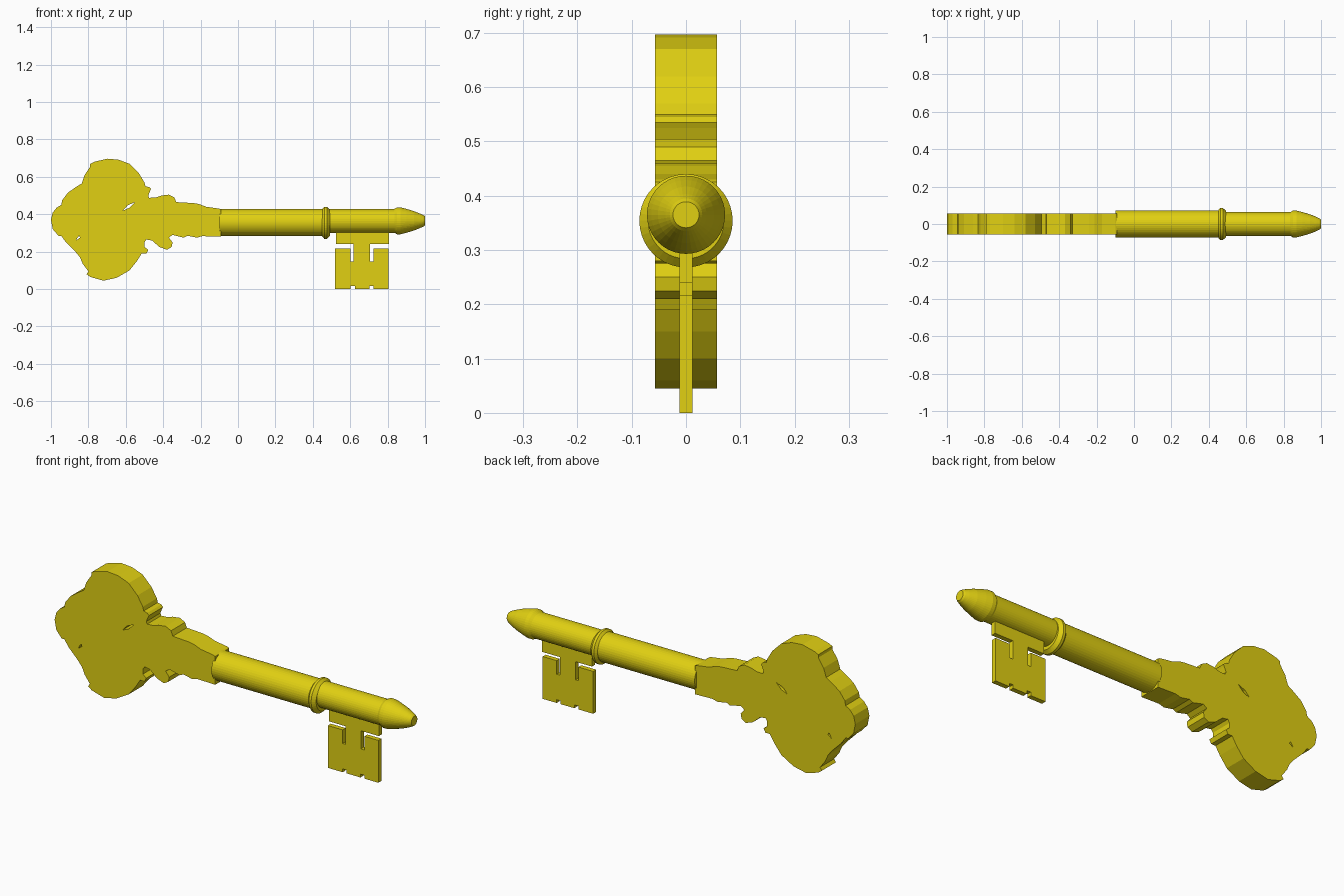
import bpy
import bmesh
from math import cos, sin, tau

cube = bpy.data.objects.get("Cube")
if cube:
    bpy.data.objects.remove(cube, do_unlink=True)

# One brass colour for the whole key
brass = bpy.data.materials.new("yellow brass")
brass.use_nodes = True
colour = (0.75, 0.63, 0.006, 1)
brass.diffuse_color = colour
brass.node_tree.nodes["Principled BSDF"].inputs["Base Color"].default_value = colour


def finish(name, bm):
    """Turn a bmesh into a named, brass-coloured object."""
    bmesh.ops.recalc_face_normals(bm, faces=bm.faces)
    mesh = bpy.data.meshes.new(name)
    bm.to_mesh(mesh)
    bm.free()
    mesh.materials.append(brass)
    obj = bpy.data.objects.new(name, mesh)
    bpy.context.collection.objects.link(obj)
    return obj


def plate(name, outline, front, back):
    """Extrude an outline in hundredths of a unit (x, z) from front to back."""
    bm = bmesh.new()
    face = bm.faces.new([bm.verts.new((x / 100, front, z / 100)) for x, z in outline])
    extruded = bmesh.ops.extrude_face_region(bm, geom=[face])["geom"]
    moved = [v for v in extruded if isinstance(v, bmesh.types.BMVert)]
    bmesh.ops.translate(bm, verts=moved, vec=(0, back - front, 0))
    return finish(name, bm)


def turned(name, profile, height, sides=40):
    """Closed lathe around a horizontal axis; profile holds (x, radius)."""
    bm = bmesh.new()
    rings = [[bm.verts.new((x, r * cos(tau * i / sides), height + r * sin(tau * i / sides)))
              for i in range(sides)] for x, r in profile]
    for a, b in zip(rings, rings[1:]):
        for i in range(sides):
            j = (i + 1) % sides
            bm.faces.new((a[i], a[j], b[j], b[i]))
    bm.faces.new(rings[0])
    bm.faces.new(rings[-1])
    return finish(name, bm)


def carve(target, cutter):
    """Subtract a hidden cutter from the target."""
    cutter.hide_render = True
    cutter.hide_viewport = True
    cutter.display_type = 'WIRE'
    cut = target.modifiers.new(cutter.name, 'BOOLEAN')
    cut.operation = 'DIFFERENCE'
    cut.solver = 'EXACT'
    cut.object = cutter


# Bow: three rounded lobes and a scrolled neck, cut from thick plate
top_edge = [
    (-9, 42.5), (-10, 43), (-17, 44), (-21, 45.5), (-24, 46), (-33, 46.5), (-34, 49),
    (-37, 50.5), (-41, 50), (-44, 49), (-47.5, 48.8), (-48, 50), (-47, 52.5),
    (-46.5, 53.5), (-47.5, 54.5), (-49.5, 55), (-50, 57), (-53, 62), (-58, 67),
    (-64, 69.2), (-70, 69.7), (-77, 68), (-79, 67), (-79, 65.5), (-82, 61),
    (-83.5, 56.5), (-86, 55), (-91, 51.5), (-94, 47.5), (-94.5, 45), (-97, 43.5),
    (-99, 41), (-100, 37),
]
bottom_edge = [
    (-99, 32), (-96, 28.5), (-94.5, 28.5), (-92, 25), (-87, 20), (-84.5, 17),
    (-83, 13.5), (-80, 9.5), (-81, 8), (-79, 6.5), (-72, 4.5), (-65, 6), (-58, 10),
    (-54, 15), (-51.5, 19), (-49, 19), (-48, 21), (-50, 22.5), (-50, 25), (-49, 26.5),
    (-46, 26), (-42, 22.5), (-38, 21), (-35.5, 22.5), (-35, 25), (-37, 27.5),
    (-35, 29), (-29, 27.5), (-27, 28.5), (-22, 27.5), (-19, 28.3), (-9, 28),
]
bow = plate("bow", top_edge + bottom_edge, -0.057, 0.057)

# Small slits pierced through the bow
carve(bow, plate("upper_slit_cutter",
                 [(-61.5, 42), (-58, 43.5), (-55, 46.5), (-59, 44.8)], -0.1, 0.1))
carve(bow, plate("lower_slit_cutter",
                 [(-86.5, 26), (-84.5, 27.5), (-85, 28.5), (-86, 27.2)], -0.1, 0.1))

# Barrel with its raised collar
turned("barrel", [(-0.10, 0.073), (0.455, 0.073)], 0.356)
turned("collar", [(0.45, 0.073), (0.462, 0.086), (0.475, 0.086), (0.492, 0.07)], 0.354)

# Slimmer stem and rounded tip with flange
turned("stem", [(0.47, 0.064), (0.85, 0.064)], 0.364)
turned("tip", [(0.835, 0.063), (0.85, 0.072), (0.868, 0.072), (0.90, 0.064),
               (0.94, 0.052), (0.975, 0.038), (0.992, 0.03), (1, 0.024)], 0.365)

# Flat bit: top rail, central web, and lower block with slots and notches
left_side = [(52.5, 33), (52.5, 24), (61.8, 24), (61.8, 14.7), (60.2, 14.7), (60.2, 21.7),
             (51.8, 21.7), (51.8, 0), (60.2, 0), (60.2, 1.7), (62.5, 1.7), (62.5, 0)]
right_side = [(70.3, 0), (70.3, 1.7), (72.5, 1.7), (72.5, 0), (80.4, 0), (80.4, 21.7),
              (72.5, 21.7), (72.5, 14.7), (70.5, 14.7), (70.5, 24), (80.7, 24), (80.7, 33)]
plate("bit", left_side + right_side, -0.012, 0.012)
